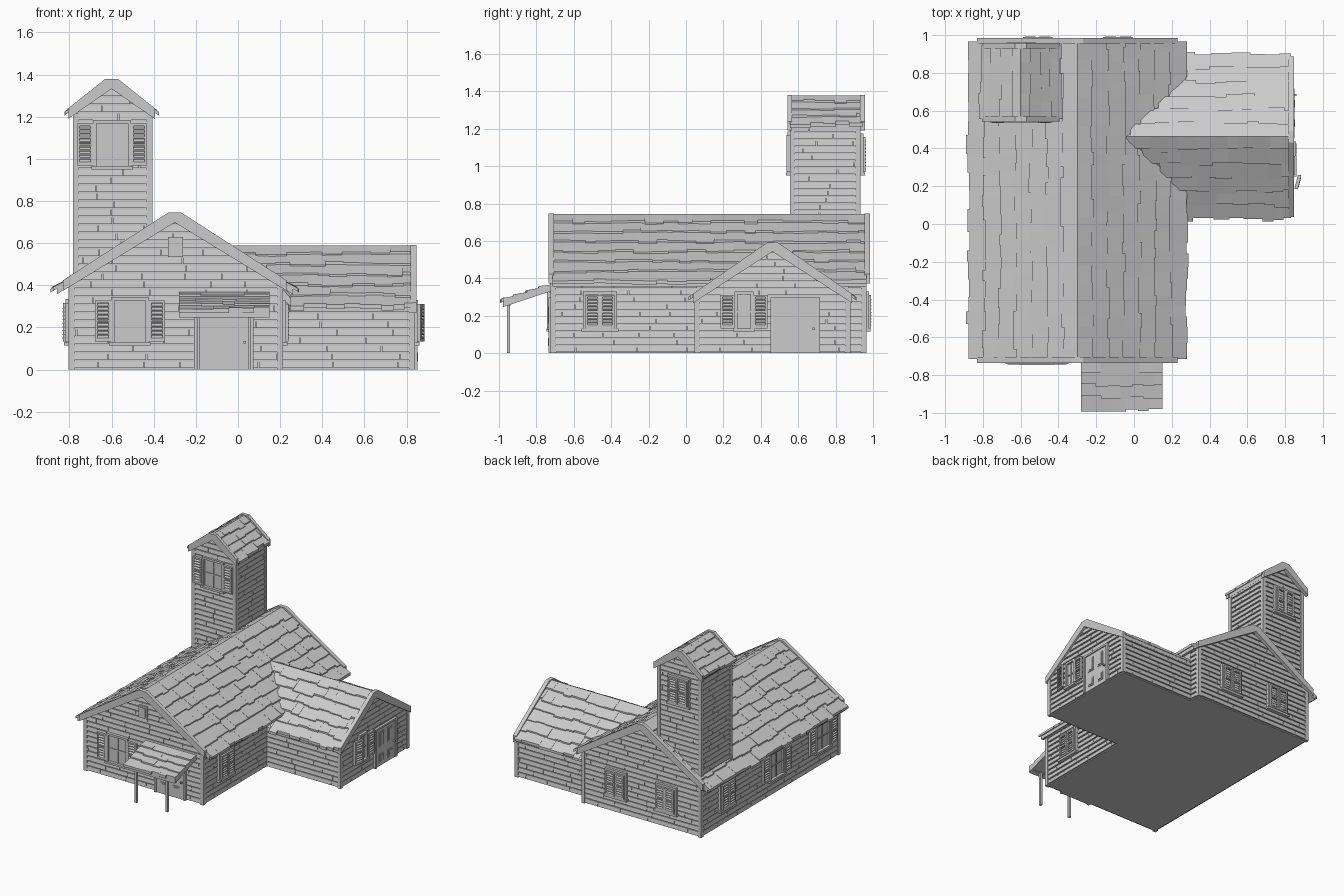
import bpy, bmesh, random

if "Cube" in bpy.data.objects:
    bpy.data.objects.remove(bpy.data.objects["Cube"])

random.seed(4)
R = random.uniform


class Part:
    """Collects prisms in one mesh object."""
    def __init__(self, name):
        self.name, self.bm = name, bmesh.new()

    def prism(self, a, b):
        va, vb = [[self.bm.verts.new(p) for p in ring] for ring in (a, b)]
        n = len(va)
        self.bm.faces.new(va)
        self.bm.faces.new(vb[::-1])
        for i in range(n):
            j = (i + 1) % n
            self.bm.faces.new((va[j], va[i], vb[i], vb[j]))

    def box(self, P, u0, u1, d0, d1, z0, z1):
        ring = lambda u: [P(u, d0, z0), P(u, d1, z0), P(u, d1, z1), P(u, d0, z1)]
        self.prism(ring(u0), ring(u1))

    def done(self):
        bmesh.ops.recalc_face_normals(self.bm, faces=self.bm.faces)
        me = bpy.data.meshes.new(self.name)
        self.bm.to_mesh(me)
        self.bm.free()
        bpy.context.collection.objects.link(bpy.data.objects.new(self.name, me))


def wall(side, c):
    """Map (along, outward, up) to world for a wall plane at c."""
    return {'front': lambda u, d, z: (u, c - d, z), 'back': lambda u, d, z: (u, c + d, z),
            'right': lambda u, d, z: (c + d, u, z), 'left': lambda u, d, z: (c - d, u, z)}[side]


def siding(part, P, u0, u1, z0, z1, gable=None, h=0.038):
    """Rows of clapboards with random joints, trimmed to an optional gable."""
    def clamp(u, z):
        lo, hi = u0, u1
        if gable:
            r, zr, m = gable
            w = max((zr - z) / m, 0)
            lo, hi = max(lo, r - w), min(hi, r + w)
        return min(max(u, lo), hi)
    z = z0
    while z < z1 - 0.01:
        b, t = z + 0.007, min(z + h, z1)
        u = u0 - R(0, 0.15)
        while u < u1:
            v = u + R(0.14, 0.34)
            if clamp(v - 0.003, b) - clamp(u, b) > 0.006:
                ring = lambda k: [P(clamp(k, b), 0, b), P(clamp(k, b), 0.012, b),
                                  P(clamp(k, t), 0.007, t), P(clamp(k, t), 0, t)]
                part.prism(ring(u), ring(v - 0.003))
            u = v
        z += h


def slope(part, P, q1, zr, m, a0, a1, rows, clip=lambda q: -9, eave_trim=0.02):
    """Deck plus overlapping ragged shingles; P maps (across, along, up)."""
    def quad(qa, qb, s, e, ta, tb, base):
        def ring(lim):
            return [P(q, max(lim, clip(q)), zr - m * q + o)
                    for q, o in ((qa, base), (qb, base), (qb, tb), (qa, ta))]
        part.prism(ring(s), ring(e))
    quad(0, q1 - eave_trim, a0, a1, 0, 0, -0.028)
    step = q1 / rows
    for i in range(rows):
        a = a0
        while a < a1 - 0.01:
            e = min(a + R(0.05, 0.11), a1)
            if a1 - e < 0.03:
                e = a1
            qt, qb = max(0, (i - 0.35) * step), (i + 1) * step + R(-0.012, 0.010)
            if e > clip(qb):
                quad(qt, qb, a, e, 0.006, R(0.015, 0.022), -0.001)
            a = e


def gable_roof(name, axis, r, q1, zr, m, a0, a1, rows, ends, barge, clip=lambda q: -9):
    roof, trim = Part(name + "_roof_shingles"), Part(name + "_bargeboards")
    for s in (-1, 1):
        P = (lambda q, a, z: (r + s * q, a, z)) if axis == 'y' else (lambda q, a, z: (a, r + s * q, z))
        slope(roof, P, q1, zr, m, a0, a1, rows, clip)
        for e0, e1 in ends:
            ring = lambda a: [P(0, a, zr + 0.008), P(0.03, a, zr + 0.008), P(barge, a, zr + 0.02 - m * barge),
                              P(barge, a, zr - 0.03 - m * barge), P(0, a, zr - 0.04)]
            trim.prism(ring(e0), ring(e1))
    roof.done()
    trim.done()


def core(name, axis, r, half, a0, a1, z0, zr, m):
    p = Part(name)
    prof = [(-half, z0), (half, z0), (half, zr - m * half), (0, zr), (-half, zr - m * half)]
    ring = lambda a: [(r + q, a, z) if axis == 'y' else (a, r + q, z) for q, z in prof]
    p.prism(ring(a0), ring(a1))
    p.done()


def shutter(p, P, u0, u1, z0, z1, d):
    for a, b in ((u0, u0 + 0.012), (u1 - 0.012, u1)):
        p.box(P, a, b, d, d + 0.018, z0, z1)
    for k in (z0, (z0 + z1) / 2 - 0.006, z1 - 0.012):
        p.box(P, u0, u1, d, d + 0.018, k, k + 0.012)
    p.box(P, u0, u1, d, d + 0.004, z0, z1)
    n = 9
    for i in range(n):                       # tilted slats
        z = z0 + 0.012 + (z1 - z0 - 0.024) * i / n
        ring = lambda u: [P(u, d + 0.002, z + 0.014), P(u, d + 0.002, z + 0.018),
                          P(u, d + 0.02, z + 0.006), P(u, d + 0.02, z + 0.001)]
        p.prism(ring(u0 + 0.01), ring(u1 - 0.01))


def window(name, P, u, z0, z1, w=0.18, sw=0.076, closed=False, ajar=False):
    p = Part(name)
    a, b = u - w / 2, u + w / 2
    t = 0.016
    p.box(P, a, b, 0, 0.014, z0, z1)         # pane
    for x0, x1 in ((a, a + t), (b - t, b)):
        p.box(P, x0, x1, 0, 0.028, z0, z1)
    p.box(P, a, b, 0, 0.028, z1 - t, z1)
    p.box(P, a - 0.008, b + 0.008, 0, 0.036, z0, z0 + t)
    p.box(P, u - 0.004, u + 0.004, 0, 0.02, z0, z1)
    p.box(P, a, b, 0, 0.02, (z0 + z1) / 2 - 0.004, (z0 + z1) / 2 + 0.004)
    y0, y1 = z0 + 0.018, z1 - 0.018
    if closed:
        shutter(p, P, a + 0.012, u - 0.001, y0, y1, 0.022)
        shutter(p, P, u + 0.001, b - 0.012, y0, y1, 0.022)
    else:
        L = (lambda x, d, z: P(x, d + 0.01 + 0.25 * (x - a + sw), z)) if ajar else P
        shutter(p, L, a - sw, a, y0, y1, 0.014)
        shutter(p, P, b, b + sw, y0, y1, 0.014)
    p.done()


def door(name, P, u, h=0.30):
    p = Part(name)
    p.box(P, u - 0.115, u + 0.115, 0, 0.018, 0, h)
    for s in (-1, 1):
        p.box(P, u + s * 0.115, u + s * 0.132, 0, 0.026, 0, h + 0.01)
        for z0, z1 in ((0.03, 0.09), (0.15, 0.26)):
            c = u + s * 0.052
            p.box(P, c - 0.028, c + 0.028, 0, 0.023, z0, z1)
            p.box(P, c - 0.019, c + 0.019, 0, 0.028, z0 + 0.009, z1 - 0.009)
    p.box(P, u - 0.132, u + 0.132, 0, 0.026, h, h + 0.014)
    p.box(P, u + 0.092, u + 0.102, 0, 0.034, 0.125, 0.137)
    p.done()


# Wall planes
MF, MB = wall('front', -0.71), wall('back', 0.95)
ML, MR = wall('left', -0.79), wall('right', 0.20)
WF, WB, WR = wall('front', 0.06), wall('back', 0.865), wall('right', 0.825)
TF, TB, TL, TR = wall('front', 0.57), wall('back', 0.92), wall('left', -0.77), wall('right', -0.42)

# Solid bodies behind the boards
core("main_body", 'y', -0.295, 0.495, -0.71, 0.95, 0, 0.725, 0.63)
core("wing_body", 'x', 0.4625, 0.4025, 0.15, 0.825, 0, 0.57, 0.67)
core("tower_body", 'y', -0.595, 0.175, 0.57, 0.92, 0.35, 1.35, 0.74)

# Clapboards
s = Part("main_siding")
for P in (MF, MB):
    siding(s, P, -0.79, 0.20, 0, 0.72, (-0.295, 0.725, 0.63))
siding(s, ML, -0.71, 0.95, 0, 0.40)
siding(s, MR, -0.71, 0.06, 0, 0.40)
siding(s, MR, 0.865, 0.95, 0, 0.40)
s.done()
s = Part("wing_siding")
siding(s, WF, 0.20, 0.825, 0, 0.31)
siding(s, WB, 0.20, 0.825, 0, 0.31)
siding(s, WR, 0.06, 0.865, 0, 0.565, (0.4625, 0.57, 0.67))
s.done()
s = Part("tower_siding")
for P in (TF, TB):
    siding(s, P, -0.77, -0.42, 0.38, 1.345, (-0.595, 1.35, 0.74))
for P in (TL, TR):
    siding(s, P, 0.57, 0.92, 0.38, 1.215)
s.done()

# Corner posts
c = Part("corner_boards")
G = wall('back', 0)
for x, y, z0, z1 in [(x, y, 0, 0.40) for x in (-0.79, 0.20) for y in (-0.71, 0.95)] + \
        [(0.825, y, 0, 0.31) for y in (0.06, 0.865)] + \
        [(x, y, 0.38, 1.215) for x in (-0.77, -0.42) for y in (0.57, 0.92)]:
    c.box(G, x - 0.014, x + 0.014, y - 0.014, y + 0.014, z0, z1)
c.done()

# Roofs; the wing stops at the valley with the main slope
valley = lambda q: min(-0.3 + (0.153 + 0.67 * q) / 0.635 - 0.03, 0.25)
gable_roof("main", 'y', -0.30, 0.58, 0.738, 0.63, -0.715, 0.965, 7,
           ((-0.735, -0.705), (0.955, 0.985)), 0.53)
gable_roof("wing", 'x', 0.4625, 0.44, 0.583, 0.67, -0.1, 0.83, 6, ((0.818, 0.848),), 0.425, valley)
gable_roof("tower", 'y', -0.60, 0.215, 1.372, 0.74, 0.555, 0.945, 4,
           ((0.543, 0.568), (0.93, 0.957)), 0.205)

# Porch canopy and posts
p = Part("porch_roof")
slope(p, lambda q, a, z: (a, -0.715 - q, z), 0.275, 0.362, 0.33, -0.28, 0.15, 4, eave_trim=0.012)
p.done()
p = Part("porch_posts")
for x in (-0.20, 0.065):
    p.box(G, x - 0.009, x + 0.009, -0.958, -0.94, 0, 0.275)
p.box(G, -0.265, 0.135, -0.96, -0.938, 0.255, 0.272)
p.done()

# Doors, windows and gable vent
door("front_door", MF, -0.065, 0.285)
door("wing_door", WR, 0.585, 0.285)
window("front_window", MF, -0.513, 0.115, 0.345)
window("right_window", MR, -0.46, 0.115, 0.33, closed=True)
window("back_window_a", MB, -0.51, 0.115, 0.33, closed=True)
window("back_window_b", MB, -0.085, 0.115, 0.33, closed=True)
window("left_window_a", ML, 0.66, 0.115, 0.335, closed=True)
window("left_window_b", ML, 0.06, 0.115, 0.335)
window("left_window_c", ML, -0.50, 0.115, 0.335)
window("wing_window", WR, 0.31, 0.115, 0.33, w=0.10, ajar=True)
window("tower_front_window", TF, -0.597, 0.95, 1.185)
window("tower_back_window", TB, -0.597, 0.95, 1.175, closed=True)
v = Part("gable_vent")
v.box(MF, -0.333, -0.262, 0, 0.02, 0.535, 0.63)
v.box(MF, -0.322, -0.273, 0, 0.025, 0.548, 0.617)
v.done()
